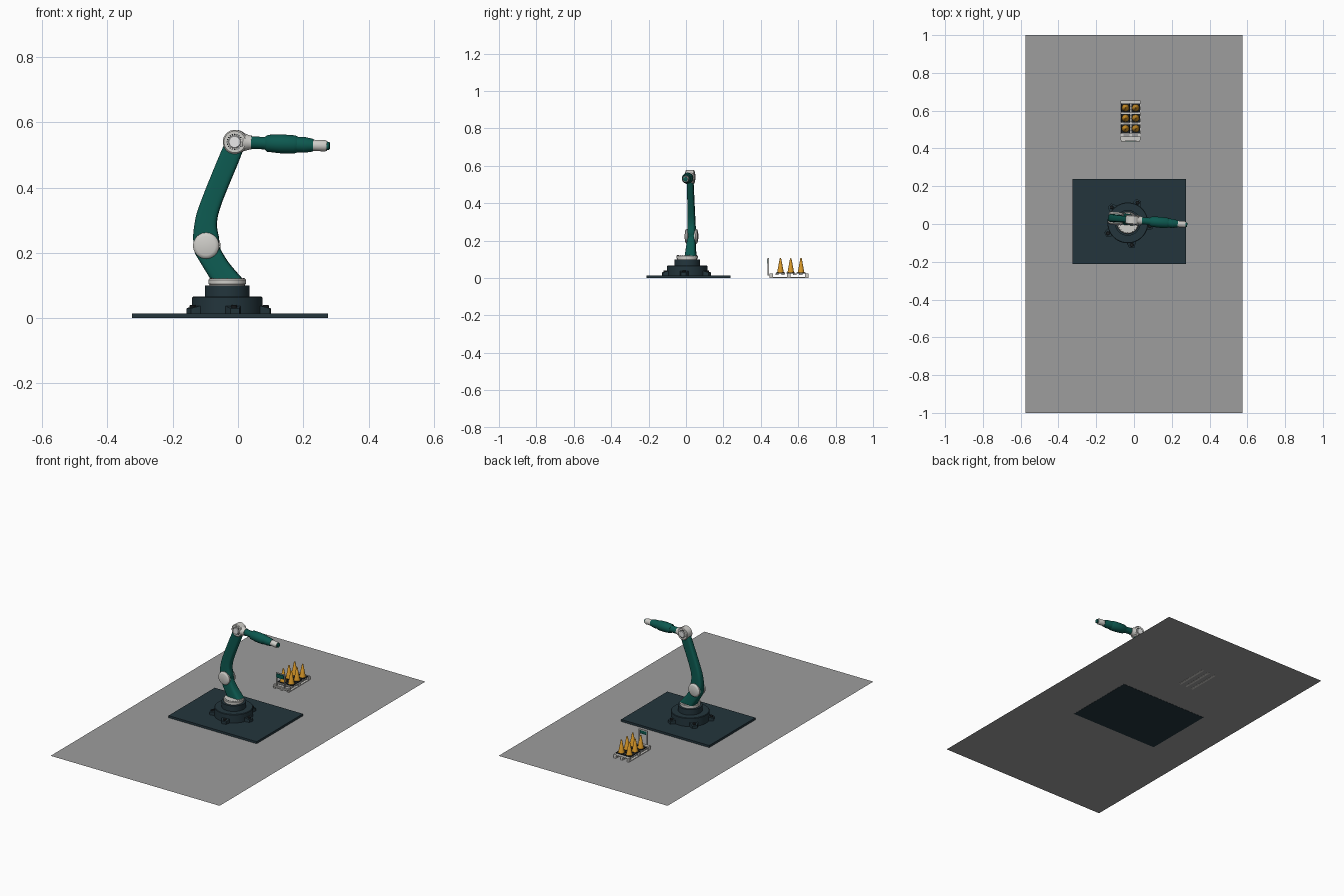
import bpy, bmesh, math
from math import sin, cos, tau, pi
from mathutils import Matrix, Vector

cube = bpy.data.objects.get("Cube")
if cube:
    bpy.data.objects.remove(cube, do_unlink=True)


def material(name, r, g, b):
    m = bpy.data.materials.new(name)
    m.use_nodes = True
    m.diffuse_color = (r, g, b, 1)
    m.node_tree.nodes["Principled BSDF"].inputs["Base Color"].default_value = (r, g, b, 1)
    return m


GREY = material("floor grey", .34, .34, .34)
SLATE = material("dark slate", .017, .036, .046)
GREEN = material("deep green", .004, .1, .08)
LIGHT = material("light grey", .62, .61, .58)
WHITE = material("white", .9, .9, .9)
ORANGE = material("cone orange", .66, .3, .02)
BLACK = material("near black", .012, .015, .017)


def finish(name, bm, mat, matrix=Matrix(), bevel=0):
    """Turn a bmesh into a placed object with smooth sides and sharp edges."""
    bmesh.ops.recalc_face_normals(bm, faces=bm.faces)
    mesh = bpy.data.meshes.new(name)
    bm.to_mesh(mesh)
    bm.free()
    mesh.materials.append(mat)
    for p in mesh.polygons:
        p.use_smooth = True
    mesh.set_sharp_from_angle(angle=math.radians(35))
    ob = bpy.data.objects.new(name, mesh)
    ob.matrix_world = matrix
    bpy.context.collection.objects.link(ob)
    if bevel:
        mod = ob.modifiers.new("Bevel", 'BEVEL')
        mod.width, mod.segments = bevel, 2
    return ob


def loft(name, rings, mat, matrix=Matrix()):
    bm = bmesh.new()
    loops = [[bm.verts.new(p) for p in ring] for ring in rings]
    n = len(loops[0])
    for a, b in zip(loops, loops[1:]):
        for i in range(n):
            j = (i + 1) % n
            bm.faces.new((a[i], a[j], b[j], b[i]))
    bm.faces.new(loops[0])
    bm.faces.new(loops[-1])
    return finish(name, bm, mat, matrix)


def lathe(name, profile, mat, matrix=Matrix(), seg=40):
    """Spin (radius, height) pairs about local z."""
    return loft(name, [[(r * cos(tau * i / seg), r * sin(tau * i / seg), h) for i in range(seg)]
                       for r, h in profile], mat, matrix)


def box(name, lo, hi, mat, matrix=Matrix(), bevel=0):
    bm = bmesh.new()
    lo, hi = Vector(lo), Vector(hi)
    bmesh.ops.create_cube(bm, size=1, matrix=Matrix.Translation((lo + hi) / 2)
                          @ Matrix.Diagonal((*(hi - lo), 1)))
    return finish(name, bm, mat, matrix, bevel)


def at(x, y, z):
    return Matrix.Translation((x, y, z))


def turn(angle, axis):
    return Matrix.Rotation(angle, 4, axis)


# Floor sheet and mounting plate
bm = bmesh.new()
bmesh.ops.create_grid(bm, x_segments=1, y_segments=1, size=1, matrix=Matrix.Diagonal((.575, 1, 1, 1)))
finish("floor", bm, GREY, at(0, 0, .001))
box("mounting_plate", (-.325, -.211, 0), (.275, .238, .014), SLATE)

# Round pedestal with five bolted feet
BASE = at(-.033, .006, 0)
lathe("pedestal", [(.108, .012), (.108, .063), (.105, .066), (.068, .066), (.068, .1), (.05, .1)],
      SLATE, BASE, 48)
for i in range(5):
    spin = BASE @ turn(math.radians(-8 + 72 * i), 'Z')
    foot = [[(r, s * w, z) for s, z in ((-1, .012), (1, .012), (1, top), (-1, top))]
            for r, w, top in ((.09, .026, .042), (.112, .022, .036), (.134, .014, .03))]
    loft("foot", foot, SLATE, spin)
    lathe("foot_bolt", [(.010, .025), (.010, .038), (.008, .04)], BLACK, spin @ at(.119, 0, 0), 12)

# Turntable ring with a circle of screws
lathe("turntable", [(.054, .098), (.054, .103), (.058, .105), (.058, .117), (.055, .121)], LIGHT, BASE, 48)
for i in range(24):
    lathe("turntable_screw", [(.002, .118), (.002, .123)], BLACK,
          BASE @ turn(tau * i / 24, 'Z') @ at(.051, 0, 0), 6)

# Everything on the arm lies in one slightly yawed plane
ARM = at(0, .021, 0) @ turn(-.088, 'Z')


def spline(points, steps=6):
    """Smooth a list of tuples with a Catmull-Rom curve."""
    p = [Vector(q) for q in points]
    p = [p[0]] + p + [p[-1]]
    out = []
    for a, b, c, d in zip(p, p[1:], p[2:], p[3:]):
        for k in range(steps):
            t = k / steps
            out.append(.5 * (2 * b + (c - a) * t + (2 * a - 5 * b + 4 * c - d) * t * t
                             + (3 * b - a - 3 * c + d) * t ** 3))
    return out + [p[-1]]


def link(name, stations, depth):
    """Rounded bar whose stations give its rear and front edge points."""
    rear = spline([s[0] for s in stations])
    front = spline([s[1] for s in stations])
    half = spline([(d, 0) for d in depth])
    rings = []
    for a, b, h in zip(rear, front, half):
        mid, arm = (a + b) / 2, (b - a) / 2
        ring = []
        for i in range(24):
            c, s = cos(tau * i / 24), sin(tau * i / 24)
            u = math.copysign(abs(c) ** .5, c)
            w = math.copysign(abs(s) ** .5, s)
            ring.append((mid.x + arm.x * u, h.x * w, mid.y + arm.y * u))
        rings.append(ring)
    return loft(name, rings, GREEN, ARM)


link("lower_link", [((-.083, .118), (.016, .118)), ((-.115, .17), (-.03, .172)),
                    ((-.135, .208), (-.06, .222)), ((-.128, .245), (-.075, .25))],
     (.03, .025, .021, .018))
link("upper_link", [((-.125, .196), (-.072, .192)), ((-.137, .235), (-.058, .235)),
                    ((-.134, .285), (-.065, .29)), ((-.117, .35), (-.049, .355)),
                    ((-.05, .515), (.012, .505)), ((-.03, .55), (.018, .545))],
     (.02, .022, .021, .019, .017, .015))

# Shoulder caps on both sides
SHOULDER = ARM @ at(-.096, 0, .222)
ELBOW = ARM @ at(-.008, 0, .54)
lathe("shoulder_core", [(.037, -.02), (.037, .02)], GREEN, SHOULDER @ turn(pi / 2, 'X'))
for side in (-1, 1):
    out = turn(side * pi / 2, 'X')
    lathe("shoulder_cap", [(.036, .016), (.040, .018), (.040, .026), (.036, .031), (.029, .034)],
          LIGHT, SHOULDER @ out)
    # Elbow covers with screws
    lathe("elbow_cover", [(.019, .021), (.019, .026), (.017, .028)], WHITE, ELBOW @ out, 32)
    for i in range(20):
        lathe("elbow_screw", [(.0022, .02), (.0022, .0245)], BLACK,
              ELBOW @ out @ turn(tau * i / 20, 'Z') @ at(.023, 0, 0), 6)
lathe("elbow_housing", [(.033, -.024), (.037, -.02), (.037, .02), (.033, .024)],
      LIGHT, ELBOW @ turn(pi / 2, 'X'), 48)

# Forearm, spun along its own axis
FOREARM = ELBOW @ turn(pi / 2 + .043, 'Y')
for name, mat, profile in (
        ("forearm_collar", LIGHT, [(.024, .015), (.028, .025), (.022, .043), (.021, .05)]),
        ("forearm_tube", GREEN, [(.019, .048), (.019, .088), (.022, .098)]),
        ("forearm_sleeve", GREEN, [(.022, .094), (.026, .099), (.029, .14), (.028, .182), (.024, .191)]),
        ("wrist", GREEN, [(.024, .188), (.024, .215), (.022, .225), (.019, .24)]),
        ("wrist_tip", LIGHT, [(.017, .238), (.0175, .276), (.015, .282)]),
        ("tool_flange", GREEN, [(.012, .28), (.012, .289), (.009, .291)])):
    lathe(name, profile, mat, FOREARM, 32)

# Pallet: runners, blocks and slats
CART = at(-.018, .55, 0)
for x in (-.045, 0, .045):
    box("pallet_runner", (x - .007, -.104, 0), (x + .007, .104, .005), LIGHT, CART)
    for y in (-.095, 0, .095):
        box("pallet_block", (x - .007, y - .009, .005), (x + .007, y + .009, .017), LIGHT, CART)
for i in range(7):
    y = -.095 + i * .0317
    box("pallet_slat", (-.053, y - .009, .017), (.053, y + .009, .024), LIGHT, CART)

# Six cones on square feet
for x in (-.027, .027):
    for y in (-.045, .01, .065):
        spot = CART @ at(x, y, .024)
        box("cone_foot", (-.023, -.023, 0), (.023, .023, .005), BLACK, spot, .001)
        lathe("cone", [(.019, .005), (.017, .009), (.004, .08), (.002, .082)], ORANGE, spot, 24)

# Sign frame at the front of the pallet
for x in (-.027, .027):
    box("sign_post", (x - .003, -.113, .012), (x + .003, -.107, .105), LIGHT, CART)
box("sign_rail", (-.03, -.113, .1), (.03, -.107, .106), LIGHT, CART)
box("sign_foot", (-.05, -.113, .012), (.05, -.104, .02), LIGHT, CART)
box("sign_panel", (-.024, -.117, .078), (.024, -.111, .102), GREEN, CART)
